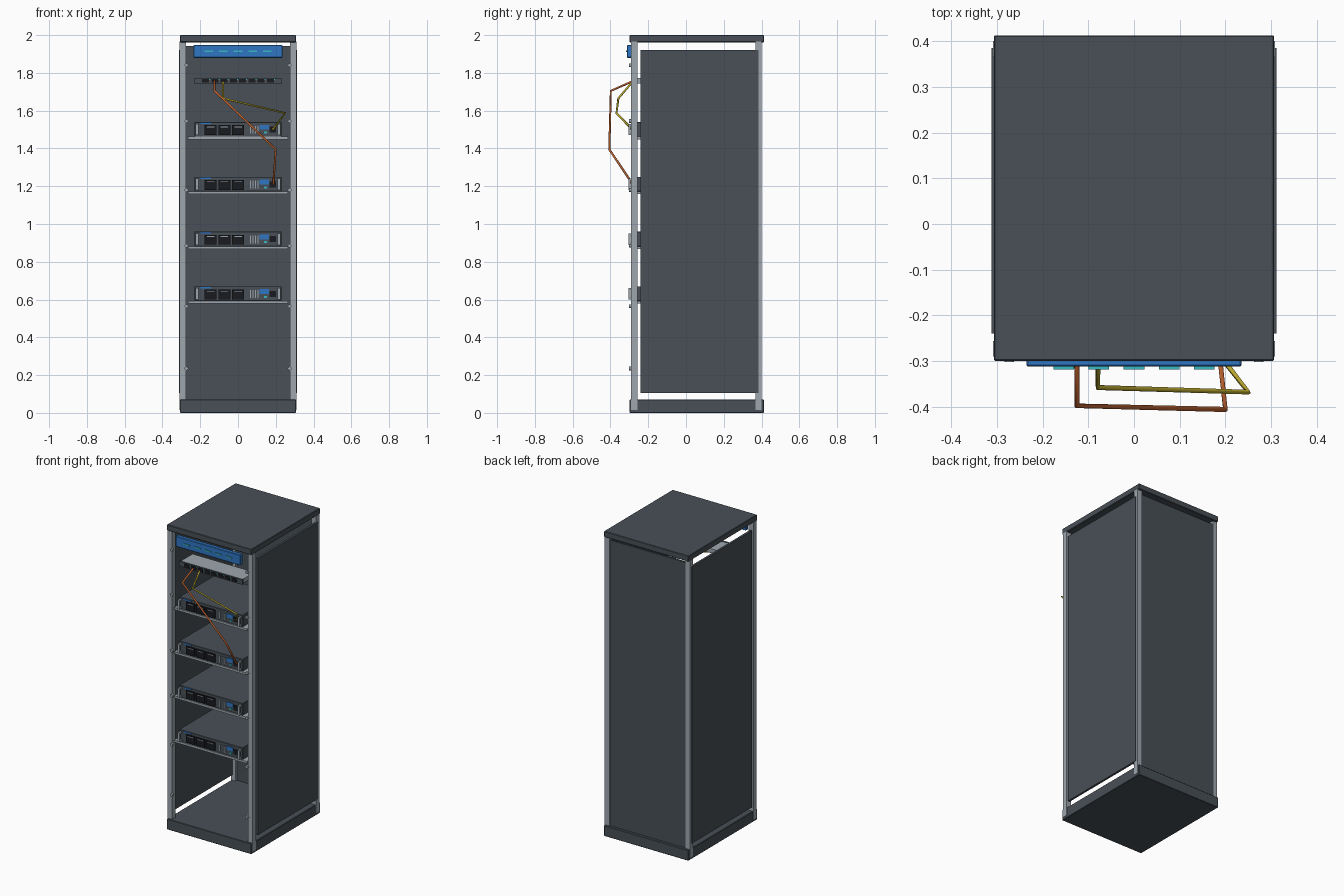
import bpy
from mathutils import Vector

if "Cube" in bpy.data.objects:
    bpy.data.objects.remove(bpy.data.objects["Cube"], do_unlink=True)


def material(name, rgb):
    m = bpy.data.materials.new(name)
    m.use_nodes = True
    m.diffuse_color = (*rgb, 1)
    m.node_tree.nodes["Principled BSDF"].inputs["Base Color"].default_value = (*rgb, 1)
    return m


SLATE = material("dark slate", (0.065, 0.08, 0.095))
STEEL = material("light steel", (0.34, 0.39, 0.43))
BLACK = material("black plastic", (0.01, 0.011, 0.014))
BLUE = material("blue", (0.03, 0.18, 0.55))
TEAL = material("teal light", (0.04, 0.48, 0.55))
ORANGE = material("orange cable", (0.55, 0.13, 0.03))
YELLOW = material("yellow cable", (0.5, 0.4, 0.03))


def box(name, x, y, z, mat, bevel=0):
    """Box between the (low, high) limits on each axis."""
    bpy.ops.mesh.primitive_cube_add(size=1)
    o = bpy.context.object
    o.name = name
    lims = (x, y, z)
    for v in o.data.vertices:
        v.co = Vector([(a + b) / 2 + c * (b - a) for (a, b), c in zip(lims, v.co)])
    o.data.materials.append(mat)
    if bevel:
        b = o.modifiers.new("soft edge", "BEVEL")
        b.width = bevel
        b.segments = 1
    return o


def plate(name, cx, cz, w, h, front, mat, thick=0.006):
    """Thin plate standing on a front face."""
    return box(name, (cx - w / 2, cx + w / 2), (front - thick, front + 0.002),
               (cz - h / 2, cz + h / 2), mat)


def cable(name, points, mat):
    c = bpy.data.curves.new(name, "CURVE")
    c.dimensions = "3D"
    c.bevel_depth = 0.006
    c.bevel_resolution = 1
    c.use_fill_caps = True
    s = c.splines.new("POLY")
    s.points.add(len(points) - 1)
    for p, co in zip(s.points, points):
        p.co = (*co, 1)
    c.materials.append(mat)
    o = bpy.data.objects.new(name, c)
    bpy.context.collection.objects.link(o)


# Cabinet shell
box("base", (-0.307, 0.307), (-0.3, 0.413), (0, 0.07), SLATE, 0.003)
box("roof", (-0.307, 0.307), (-0.3, 0.413), (1.962, 2), SLATE, 0.003)
box("back_panel", (-0.28, 0.28), (0.383, 0.395), (0.065, 1.943), SLATE)
for side, s in (("left", 1), ("right", -1)):
    box(side + "_side_panel", sorted((s * 0.298, s * 0.312)), (-0.24, 0.385),
        (0.105, 1.92), SLATE)
    for end, y in (("front", -0.29), ("back", 0.367)):
        box(f"{end}_{side}_post", sorted((s * 0.276, s * 0.309)), (y, y + 0.034),
            (0.015, 1.965), STEEL)
    # Rack screws on the front posts
    for z in (0.235, 0.565, 0.885, 1.18, 1.545, 1.84):
        bpy.ops.mesh.primitive_cylinder_add(
            vertices=12, radius=0.01, depth=0.014,
            location=(s * 0.273, -0.295, z), rotation=(1.5708, 0, 0))
        screw = bpy.context.object
        screw.name = side + "_rack_screw"
        screw.data.materials.append(STEEL)

# Lit header sign
box("header_sign", (-0.235, 0.235), (-0.312, -0.285), (1.88, 1.948), BLUE, 0.003)
for i in range(5):
    plate("sign_light", (i - 2) * 0.077, 1.914, 0.045, 0.007, -0.312, TEAL)

# Patch panel with ports
box("patch_panel_body", (-0.225, 0.225), (-0.27, -0.15), (1.744, 1.772), STEEL)
box("patch_panel_front", (-0.23, 0.23), (-0.282, -0.27), (1.741, 1.774), SLATE)
for i in range(8):
    x = (i - 3.5) * 0.049
    plate("patch_port", x, 1.758, 0.036, 0.02, -0.282, BLACK)
    plate("patch_port_light", x + 0.021, 1.766, 0.005, 0.005, -0.282, TEAL)


# Servers on shelves
FRONT = -0.28


def server(z):
    box("shelf", (-0.265, 0.265), (-0.285, 0.1), (z - 0.022, z - 0.008), STEEL)
    box("server_body", (-0.23, 0.23), (FRONT, 0.09), (z - 0.008, z + 0.07), SLATE, 0.002)
    mid = z + 0.03
    for x in (-0.217, 0.217):
        box("server_handle", (x - 0.007, x + 0.007), (-0.305, -0.295),
            (mid - 0.03, mid + 0.03), STEEL)
        for dz in (-0.025, 0.025):
            box("handle_mount", (x - 0.006, x + 0.006), (-0.297, FRONT),
                (mid + dz - 0.005, mid + dz + 0.005), STEEL)
    for i in range(3):
        x = -0.145 + i * 0.073
        plate("drive_bay", x, mid - 0.003, 0.064, 0.052, FRONT, BLACK, 0.008)
        plate("drive_latch", x, mid + 0.014, 0.04, 0.004, FRONT - 0.008, STEEL, 0.002)
    for i in range(4):
        plate("vent_bar", 0.066 + i * 0.013, mid - 0.001, 0.006, 0.042, FRONT, STEEL)
    plate("server_label", -0.17, z + 0.063, 0.055, 0.008, FRONT, BLUE, 0.004)
    plate("status_screen", 0.14, mid + 0.012, 0.05, 0.026, FRONT, BLUE)
    plate("status_light", 0.145, mid - 0.016, 0.016, 0.01, FRONT, TEAL)
    plate("network_port", 0.185, mid, 0.034, 0.032, FRONT, BLACK)


for i in range(4):
    server(0.6 + i * 0.29)

# Hanging cables from the patch panel to the servers
cable("orange_cable", [(-0.125, -0.28, 1.757), (-0.125, -0.398, 1.705),
                       (0.2, -0.406, 1.395), (0.187, -0.284, 1.213)], ORANGE)
cable("yellow_cable", [(-0.079, -0.28, 1.757), (-0.079, -0.358, 1.665),
                       (0.25, -0.368, 1.587), (0.185, -0.284, 1.5)], YELLOW)
